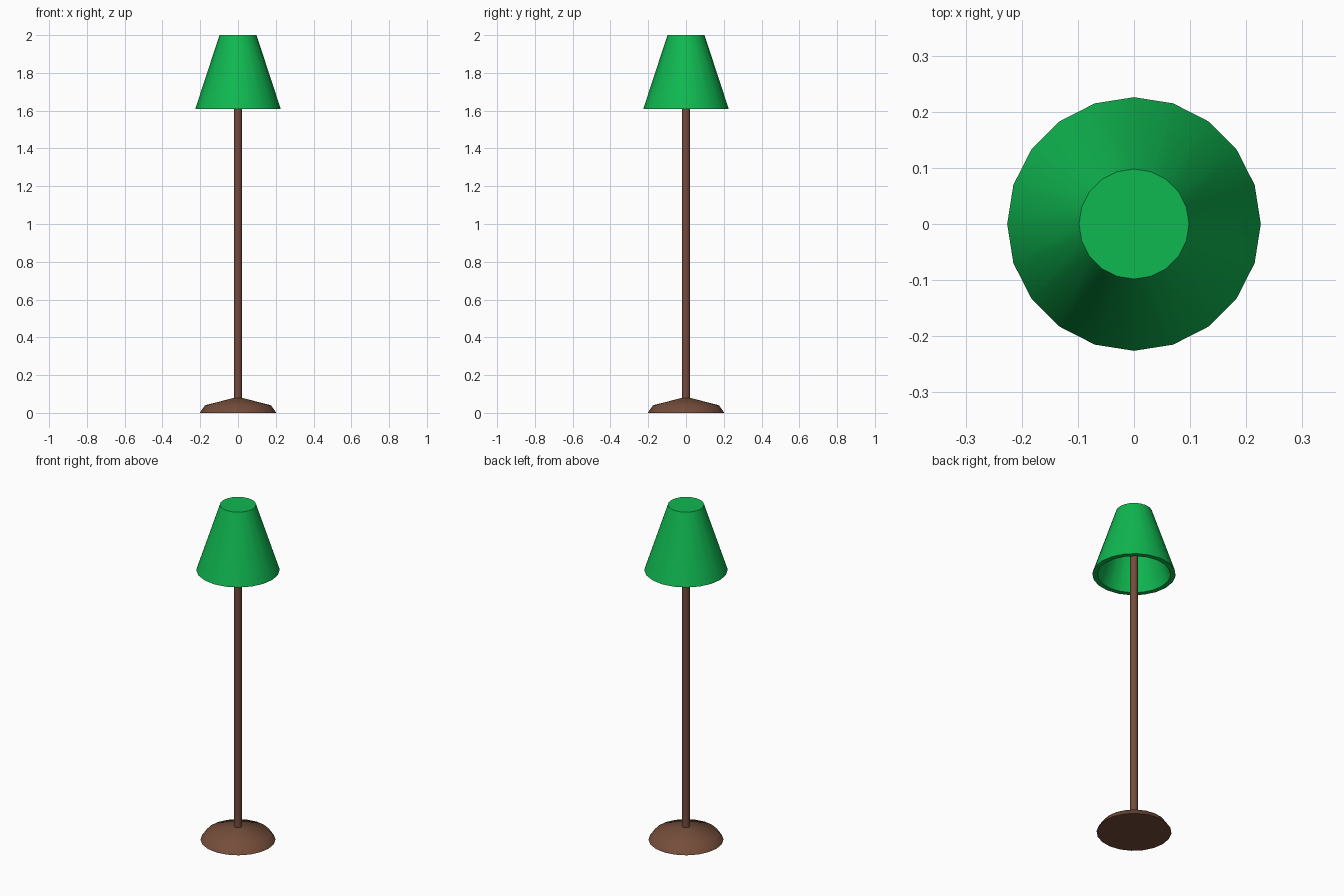
import bpy, bmesh, math

if "Cube" in bpy.data.objects:
    bpy.data.objects.remove(bpy.data.objects["Cube"])


def material(name, color):
    m = bpy.data.materials.new(name)
    m.diffuse_color = (*color, 1.0)
    m.use_nodes = True
    m.node_tree.nodes["Principled BSDF"].inputs["Base Color"].default_value = m.diffuse_color
    return m


def lathe(name, profile, sides, mat):
    """Revolve (radius, z) points around z; radius 0 makes a pole point."""
    bm = bmesh.new()
    rings = []
    for r, z in profile:
        if r == 0:
            rings.append([bm.verts.new((0, 0, z))] * sides)
        else:
            rings.append([bm.verts.new((r * math.cos(2 * math.pi * i / sides),
                                        r * math.sin(2 * math.pi * i / sides), z))
                          for i in range(sides)])
    for a, b in zip(rings, rings[1:]):
        for i in range(sides):
            j = (i + 1) % sides
            bm.faces.new(list(dict.fromkeys((a[i], a[j], b[j], b[i]))))
    bmesh.ops.recalc_face_normals(bm, faces=bm.faces)
    mesh = bpy.data.meshes.new(name)
    bm.to_mesh(mesh)
    bm.free()
    mesh.materials.append(mat)
    ob = bpy.data.objects.new(name, mesh)
    bpy.context.collection.objects.link(ob)
    bpy.ops.object.select_all(action='DESELECT')
    ob.select_set(True)
    bpy.context.view_layer.objects.active = ob
    bpy.ops.object.shade_smooth_by_angle(angle=math.radians(50))
    return ob


green = material("shade green", (0.005, 0.48, 0.082))
brown = material("wood brown", (0.175, 0.074, 0.042))

# Weighted foot with a bevelled rim
lathe("base", [(0, 0), (0.203, 0), (0.175, 0.04), (0.02, 0.08), (0, 0.08)], 20, brown)

# Slim pole running up into the shade
lathe("pole", [(0, 0.05), (0.021, 0.05), (0.021, 1.98), (0, 1.98)], 20, brown)

# Thick-walled conical shade, closed on top and open below
lathe("lampshade", [(0, 2.0), (0.098, 2.0), (0.226, 1.61),
                    (0.198, 1.61), (0.08, 1.97), (0, 1.97)], 20, green)
